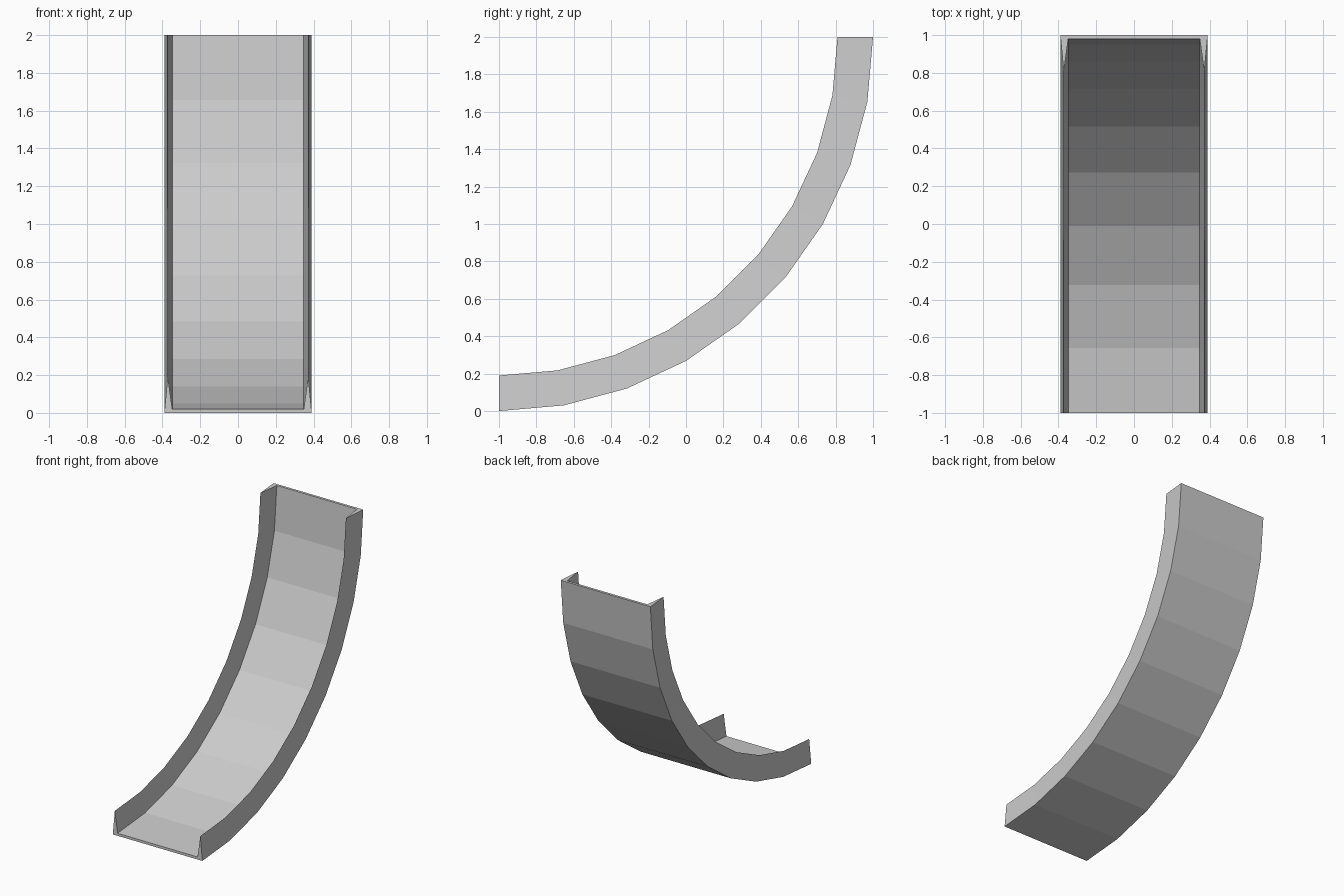
import bpy
import bmesh
from math import radians
from mathutils import Matrix, Vector

if "Cube" in bpy.data.objects:
    bpy.data.objects.remove(bpy.data.objects["Cube"], do_unlink=True)

RADIUS = 2.0       # underside of the trough
WALL = 0.19        # height of the side walls
FLOOR = 0.02       # thickness of the floor
STEPS = 9
CENTRE = Vector((0, -1, 2))

# Plain grey material
grey = bpy.data.materials.new("plain grey")
grey.use_nodes = True
colour = (0.6, 0.6, 0.6, 1)
grey.diffuse_color = colour
grey.node_tree.nodes["Principled BSDF"].inputs["Base Color"].default_value = colour

# Channel cross-section: flat floor with side walls that taper to a sharp rim
half = [(0.39, 0), (0.372, WALL), (0.348, FLOOR)]
section = half + [(-x, h) for x, h in reversed(half)]

# Sweep the section through a quarter turn
bm = bmesh.new()
rings = []
for i in range(STEPS + 1):
    turn = Matrix.Rotation(radians(90 * i / STEPS), 3, "X")
    rings.append([bm.verts.new(CENTRE + turn @ Vector((x, 0, h - RADIUS)))
                  for x, h in section])

count = len(section)
for a, b in zip(rings, rings[1:]):
    for k in range(count):
        n = (k + 1) % count
        bm.faces.new((a[k], a[n], b[n], b[k]))

# Close both ends with two wall triangles and a floor strip
for ring in (rings[0], rings[-1]):
    for corners in ((0, 1, 2), (3, 4, 5), (0, 2, 3, 5)):
        bm.faces.new([ring[c] for c in corners])

bmesh.ops.recalc_face_normals(bm, faces=bm.faces)
mesh = bpy.data.meshes.new("curved_trough")
bm.to_mesh(mesh)
bm.free()
mesh.materials.append(grey)
trough = bpy.data.objects.new("curved_trough", mesh)
bpy.context.collection.objects.link(trough)
